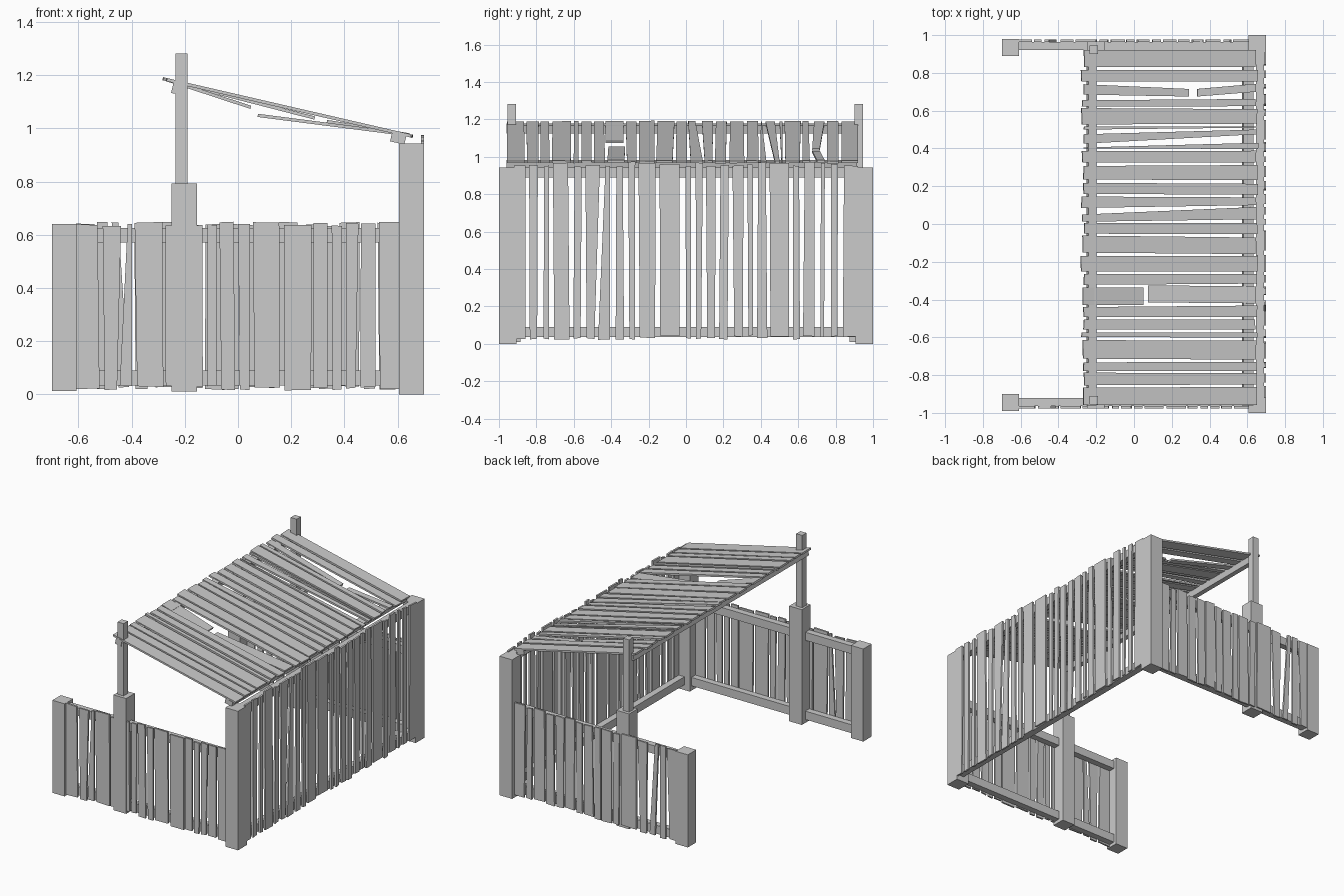
import bpy, bmesh, random
from mathutils import Vector, Matrix

random.seed(4)
cube = bpy.data.objects.get("Cube")
if cube:
    bpy.data.objects.remove(cube, do_unlink=True)

wood = bpy.data.materials.new("grey_wood")
wood.use_nodes = True
GREY = (0.6, 0.6, 0.6, 1)
wood.diffuse_color = GREY
wood.node_tree.nodes["Principled BSDF"].inputs["Base Color"].default_value = GREY

X, Y, Z = Vector((1, 0, 0)), Vector((0, 1, 0)), Vector((0, 0, 1))
THICK = 0.012


def finish(name, bm):
    bmesh.ops.recalc_face_normals(bm, faces=bm.faces)
    mesh = bpy.data.meshes.new(name)
    bm.to_mesh(mesh)
    bm.free()
    mesh.materials.append(wood)
    obj = bpy.data.objects.new(name, mesh)
    bpy.context.collection.objects.link(obj)
    return obj


def box(name, x, y, z, tilt=0):
    """Box from three (low, high) ranges, optionally tilted about y."""
    bm = bmesh.new()
    size = Vector([r[1] - r[0] for r in (x, y, z)])
    bmesh.ops.create_cube(bm, size=1, matrix=Matrix.Diagonal(size).to_4x4())
    obj = finish(name, bm)
    obj.location = [sum(r) / 2 for r in (x, y, z)]
    obj.rotation_euler.y = tilt
    return obj


def board(bm, origin, u, v, corners, thick):
    """Four-cornered board in the plane of u and v."""
    w = u.cross(v).normalized() * thick
    flat = [origin + u * a + v * b for a, b in corners]
    low = [bm.verts.new(p) for p in flat]
    high = [bm.verts.new(p + w) for p in flat]
    bm.faces.new(low)
    bm.faces.new(high[::-1])
    for i in range(4):
        j = (i + 1) % 4
        bm.faces.new((low[i], low[j], high[j], high[i]))


def planks(name, origin, u, v, span, length, gaps, gap, thick, rough, missing=()):
    """Row of uneven boards split at the gaps; a gap is a centre or four edges."""
    edges = [(span[0],) * 4]
    for g in gaps:
        if isinstance(g, tuple):
            edges.append(g)
        else:
            a, b = (g + random.uniform(-0.004, 0.004) for _ in range(2))
            h, k = (gap * random.uniform(0.3, 0.7) for _ in range(2))
            edges.append((a - h, a + h, b - k, b + k))
    edges.append((span[1],) * 4)
    bm = bmesh.new()
    for p, q in zip(edges, edges[1:]):
        if any(p[1] < m < q[0] for m in missing):
            continue
        s = random.uniform(-rough, rough)
        e = length + random.uniform(-rough, rough)
        t = random.uniform(-rough, rough) * 0.4
        board(bm, origin, u, v,
              [(p[1], s), (q[0], s + t), (q[2], e - t), (p[3], e)], thick)
    return finish(name, bm)


# Corner, end and middle posts on both sides
for side, name in ((-1, "front"), (1, "rear")):
    def span(a, b):
        return tuple(sorted((side * a, side * b)))
    shift = 0 if side < 0 else 0.01
    box(name + "_tall_corner_post", (0.605, 0.70), span(0.905, 1.0), (0, 0.943))
    box(name + "_short_end_post", (-0.70, -0.608),
        span(0.90 - shift, 0.99 - shift), (0.012, 0.64))
    box(name + "_middle_post", (-0.25, -0.155),
        span(0.885 - shift, 0.977 - shift), (0.01, 0.792))
    box(name + "_roof_post", (-0.235, -0.19),
        span(0.91 - shift, 0.955 - shift), (0.78, 1.282))
    for level, z in (("lower", (0.033, 0.09)), ("upper", (0.57, 0.625))):
        box(f"{name}_{level}_rail", (-0.62, 0.62), span(0.922, 0.964), z)

# Rails of the tall wall
for level, z in (("lower", (0.036, 0.09)), ("upper", (0.89, 0.943))):
    box(f"tall_wall_{level}_rail", (0.645, 0.688), (-0.92, 0.92), z)

# Wall planks
tall_gaps = [-.845, -.775, -.72, -.61, -.55, (-.49, -.47, -.46, -.43), -.39, -.32,
             -.26, -.155, -.02, .04, .10, .17, .24, .32, .37, .44, .56, .62,
             .70, .76, .825]
planks("tall_wall_planks", Vector((0.70, 0, 0.032)), Y, Z, (-0.92, 0.92), 0.928,
       tall_gaps, 0.026, -THICK, 0.012)

front_gaps = [-.515, (-.455, -.445, -.44, -.415), -.39, -.28, -.125, -.07, -.005,
              .05, .165, .28, .345, .40, .455, .525]
planks("front_wall_planks", Vector((0, -0.976, 0.024)), X, Z, (-0.61, 0.61), 0.616,
       front_gaps, 0.014, -THICK, 0.009)

rear_gaps = [(-.56, -.53, -.54, -.53), (-.49, -.45, -.49, -.475),
             (-.41, -.385, -.45, -.39), (-.34, -.31, -.32, -.31),
             -.19, -.13, -.045, .01, .09, .15, .23, .30, .37, .465, .52]
planks("rear_wall_planks", Vector((0, 0.976, 0.024)), X, Z, (-0.61, 0.61), 0.616,
       rear_gaps, 0.014, THICK, 0.009)

# Sloping roof planks
slope = Vector((0.92, 0, -0.212))
pitch = X.angle(slope)
roof_gaps = [-.86, -.78, -.72, -.61, -.57, -.50, -.43, -.325, -.26, -.16, -.06,
             (.005, .012, .005, .025), (.05, .085, .09, .10), .15, .225, .315, .39,
             (.405, .425, .43, .475), (.475, .50, .50, .51), .52, .615, .665, .745, .82]
planks("roof_planks", Vector((-0.27, 0, 1.19)), Y, slope.normalized(), (-0.958, 0.92),
       slope.length, roof_gaps, 0.014, THICK, 0.009, missing=(-0.38, 0.70))

# Snapped roof planks, sagging: start x/z, end x/z, start edges, end edges
snapped = [(-.27, 1.19, .05, 1.085, (-.43, -.335), (-.43, -.335)),
           (.075, 1.055, .645, .982, (-.415, -.325), (-.42, -.33)),
           (-.265, 1.188, .29, 1.045, (.685, .74), (.675, .715)),
           (.335, 1.032, .645, .982, (.675, .715), (.70, .742))]
bm = bmesh.new()
for x0, z0, x1, z1, a, b in snapped:
    board(bm, Vector((x0, 0, z0)), Y, Vector((x1 - x0, 0, z1 - z0)),
          [(a[0], 0), (a[1], 0), (b[1], 1), (b[0], 1)], THICK)
finish("snapped_roof_planks", bm)

# Beams under the roof
box("upper_roof_beam", (-0.247, -0.202), (-0.96, 0.915), (1.128, 1.173), pitch)
box("lower_roof_beam", (0.575, 0.63), (-0.96, 0.915), (0.945, 0.978), pitch)
